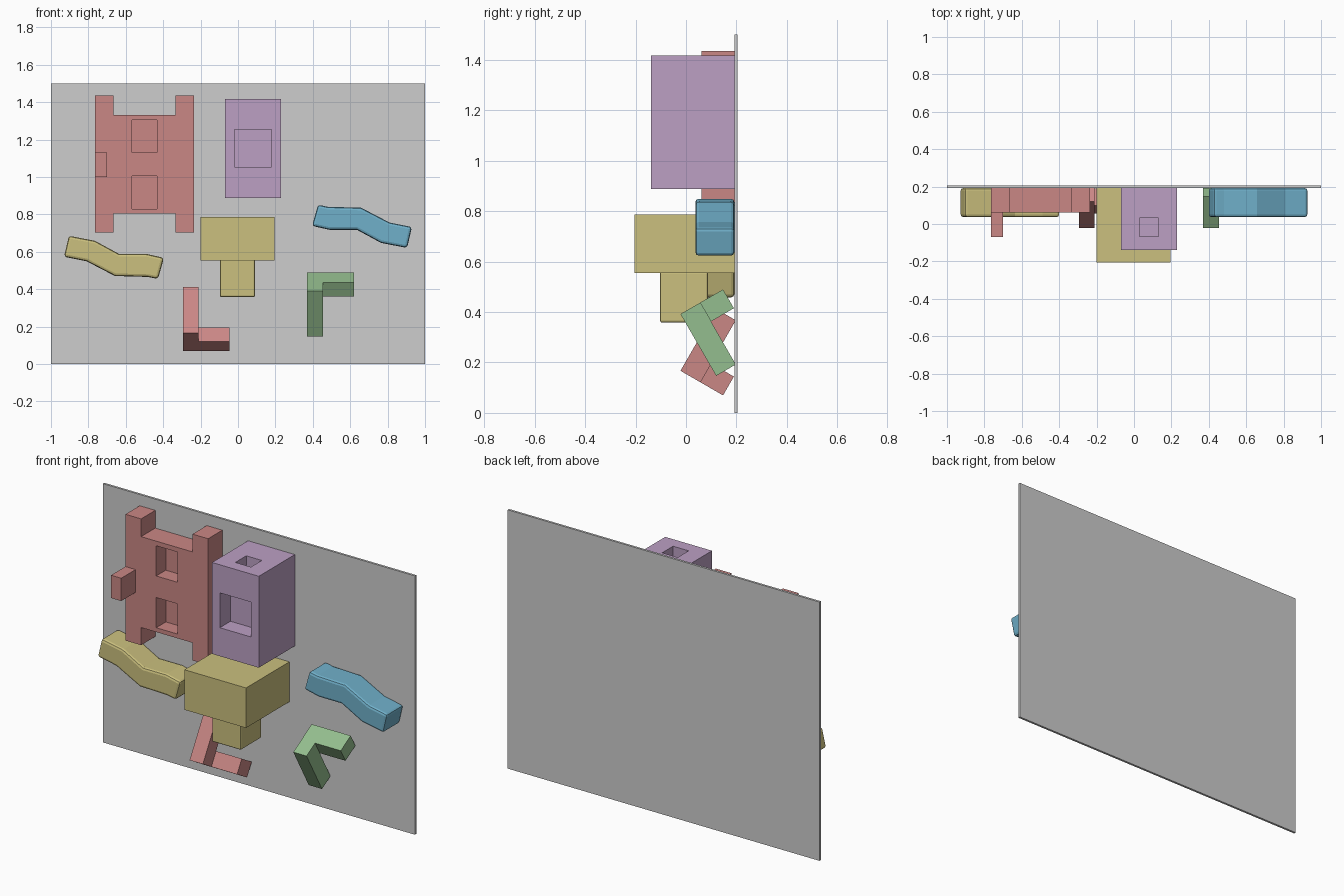
import bpy, bmesh, math
from mathutils import Matrix

if "Cube" in bpy.data.objects:
    bpy.data.objects.remove(bpy.data.objects["Cube"])


def material(name, r, g, b):
    m = bpy.data.materials.new(name)
    lin = [((c / 255 + 0.055) / 1.055) ** 2.4 for c in (r, g, b)]
    m.diffuse_color = (*lin, 1)
    m.use_nodes = True
    m.node_tree.nodes["Principled BSDF"].inputs["Base Color"].default_value = m.diffuse_color
    return m


GREY = material("wall grey", 205, 205, 205)
RED = material("dusty red", 202, 135, 133)
PURPLE = material("soft purple", 188, 160, 196)
YELLOW = material("mustard yellow", 203, 192, 126)
BLUE = material("sky blue", 112, 176, 202)
GREEN = material("leaf green", 148, 190, 142)

BACK = 0.192  # front surface of the wall, where holds are attached


def finish(name, bm, mat):
    bmesh.ops.recalc_face_normals(bm, faces=bm.faces)
    me = bpy.data.meshes.new(name)
    bm.to_mesh(me)
    bm.free()
    me.materials.append(mat)
    ob = bpy.data.objects.new(name, me)
    bpy.context.collection.objects.link(ob)
    return ob


def add_box(bm, x, y, z):
    size = Matrix.Diagonal((x[1] - x[0], y[1] - y[0], z[1] - z[0], 1))
    mid = Matrix.Translation((sum(x) / 2, sum(y) / 2, sum(z) / 2))
    bmesh.ops.create_cube(bm, size=1, matrix=mid @ size)


def box(name, x, y, z, mat):
    bm = bmesh.new()
    add_box(bm, x, y, z)
    return finish(name, bm, mat)


def prism(name, outline, y0, y1, mat):
    """Extrude an (x, z) outline along y."""
    bm = bmesh.new()
    face = bm.faces.new([bm.verts.new((x, y0, z)) for x, z in outline])
    ext = bmesh.ops.extrude_face_region(bm, geom=[face])["geom"]
    bmesh.ops.translate(bm, vec=(0, y1 - y0, 0),
                        verts=[v for v in ext if isinstance(v, bmesh.types.BMVert)])
    return finish(name, bm, mat)


def apply_modifier(ob, mod):
    bpy.context.view_layer.objects.active = ob
    bpy.ops.object.modifier_apply(modifier=mod.name)


def cut(ob, x, y, z):
    """Cut a box-shaped pocket."""
    cutter = box("pocket_cutter", x, y, z, ob.data.materials[0])
    cutter.hide_render = True
    mod = ob.modifiers.new("pocket", 'BOOLEAN')
    mod.operation, mod.solver, mod.object = 'DIFFERENCE', 'EXACT', cutter
    apply_modifier(ob, mod)
    bpy.data.objects.remove(cutter)


def soften(ob, width):
    mod = ob.modifiers.new("soft edges", 'BEVEL')
    mod.width, mod.segments, mod.limit_method = width, 2, 'ANGLE'
    mod.angle_limit = math.radians(40)
    apply_modifier(ob, mod)


# Backing wall
box("wall_panel", (-1, 1), (BACK, 0.205), (0, 1.5), GREY)

# H-shaped red frame with two pockets and a peg
half = [(0.165, 1.332), (0.165, 1.435), (0.265, 1.435),
        (0.265, 0.703), (0.165, 0.703), (0.165, 0.805)]
outline = [(-0.5 + x, z) for x, z in half] + [(-0.5 - x, z) for x, z in reversed(half)]
frame = prism("red_frame", outline, 0.062, BACK, RED)
for z in (0.83, 1.13):
    cut(frame, (-0.568, -0.432), (0.0, 0.15), (z, z + 0.175))
box("frame_peg", (-0.765, -0.70), (-0.07, 0.062), (1.0, 1.132), RED)

# Purple block with front and top pockets
block = box("purple_block", (-0.07, 0.23), (-0.138, BACK), (0.888, 1.418), PURPLE)
cut(block, (-0.02, 0.18), (-0.3, -0.04), (1.053, 1.255))
cut(block, (0.03, 0.13), (-0.067, 0.033), (1.32, 1.6))

# Yellow block with a smaller stem underneath
box("yellow_block", (-0.2, 0.195), (-0.205, BACK), (0.555, 0.787), YELLOW)
soften(box("yellow_stem", (-0.097, 0.09), (-0.103, 0.087), (0.358, 0.56), YELLOW), 0.008)

# Bent bars: the yellow one is the blue one turned half way round
bend = [(0.428, 0.852), (0.48, 0.841), (0.658, 0.836), (0.81, 0.757), (0.93, 0.733),
        (0.904, 0.621), (0.765, 0.648), (0.636, 0.718), (0.49, 0.718), (0.396, 0.739)]
turned = [(-x, 1.307 - z) for x, z in bend]
for name, pts, mat in (("blue_bent_bar", bend, BLUE), ("yellow_bent_bar", turned, YELLOW)):
    soften(prism(name, pts, 0.037, BACK, mat), 0.014)


# Tilted corner brackets: a long arm in front, a sideways arm behind it
def bracket(name, x, z, up, mat):
    bm = bmesh.new()
    add_box(bm, (0, 0.085), (0, 0.09), sorted((0, up * 0.283)))
    add_box(bm, (0, 0.25), (0.09, 0.195), sorted((0, up * 0.086)))
    bm.transform(Matrix.Translation((x, -0.022, z)) @
                 Matrix.Rotation(math.radians(-30 * up), 4, 'X'))
    return finish(name, bm, mat)


bracket("red_bracket", -0.295, 0.167, 1, RED)
bracket("green_bracket", 0.37, 0.392, -1, GREEN)
